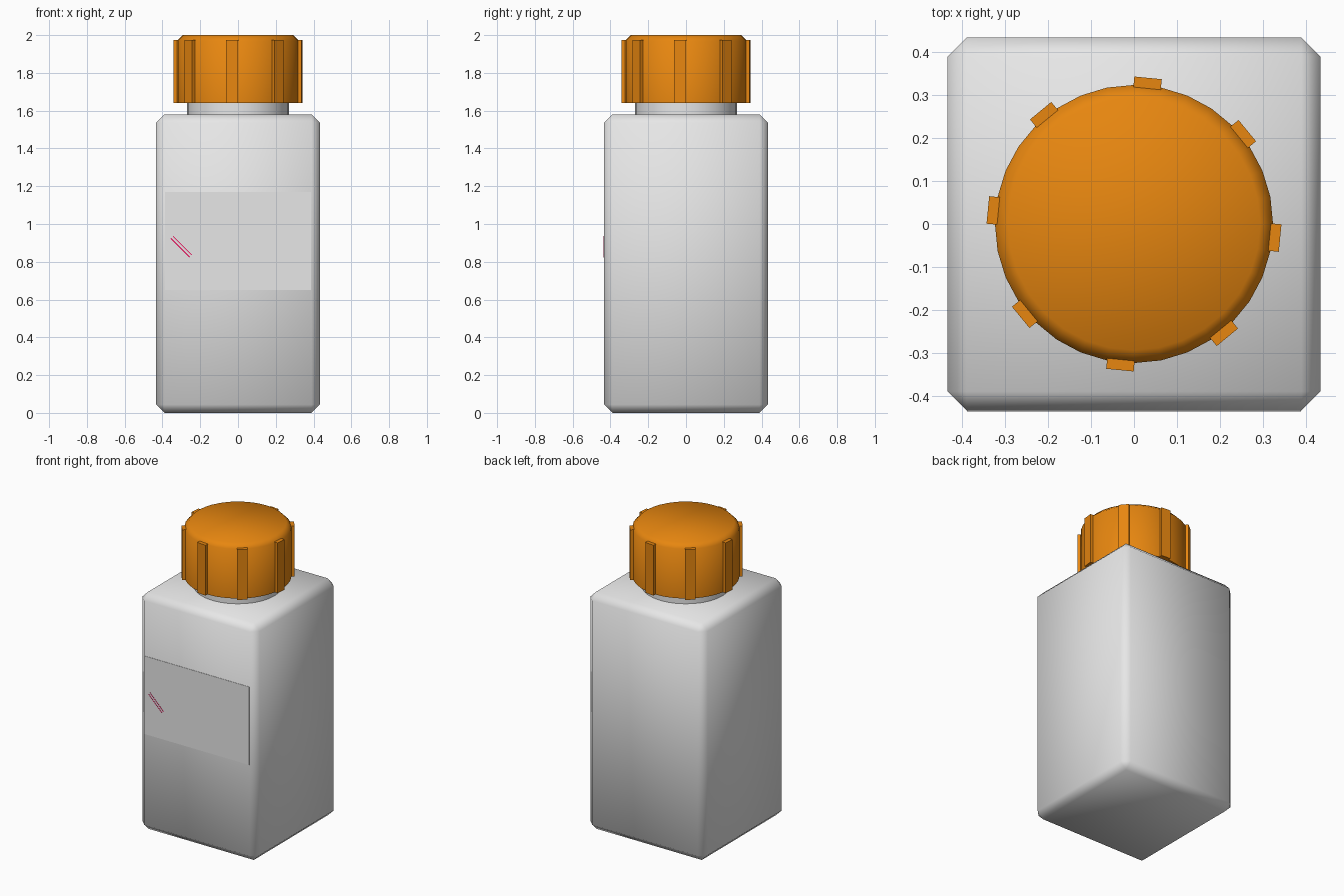
import bpy, bmesh, math
from mathutils import Matrix, Vector

if "Cube" in bpy.data.objects:
    bpy.data.objects.remove(bpy.data.objects["Cube"])


def material(name, rgb):
    m = bpy.data.materials.new(name)
    m.diffuse_color = (*rgb, 1)
    m.use_nodes = True
    m.node_tree.nodes["Principled BSDF"].inputs["Base Color"].default_value = m.diffuse_color
    return m


WHITE = material("white_plastic", (0.8, 0.8, 0.8))
ORANGE = material("orange_plastic", (0.8, 0.24, 0.005))
PAPER = material("label_paper", (0.8, 0.8, 0.8))
RED = material("red_ink", (0.8, 0.0, 0.08))


def finish(name, bm, mat, angle=None):
    bmesh.ops.recalc_face_normals(bm, faces=bm.faces)
    mesh = bpy.data.meshes.new(name)
    bm.to_mesh(mesh)
    bm.free()
    mesh.materials.append(mat)
    ob = bpy.data.objects.new(name, mesh)
    bpy.context.collection.objects.link(ob)
    if angle is not None:
        bpy.context.view_layer.objects.active = ob
        ob.select_set(True)
        bpy.ops.object.shade_smooth_by_angle(angle=math.radians(angle))
        ob.select_set(False)
    return ob


def add_box(bm, centre, size, rot=Matrix()):
    m = rot @ Matrix.Translation(centre) @ Matrix.Diagonal((*size, 1))
    return bmesh.ops.create_cube(bm, size=1, matrix=m)["verts"]


def lathe(bm, profile, steps):
    # Closed solid of revolution from (radius, height) points
    rings = [[bm.verts.new((r * math.cos(math.tau * i / steps),
                            r * math.sin(math.tau * i / steps), z))
              for i in range(steps)] for r, z in profile]
    for a, b in zip(rings, rings[1:]):
        for i in range(steps):
            j = (i + 1) % steps
            bm.faces.new((a[i], a[j], b[j], b[i]))
    bm.faces.new(rings[0])
    bm.faces.new(rings[-1])


# Square bottle body with chamfered, smooth-shaded edges
bm = bmesh.new()
add_box(bm, (0, 0, 0.79), (0.866, 0.866, 1.58))
bmesh.ops.bevel(bm, geom=bm.edges[:], offset=0.044, segments=1, affect='EDGES')
finish("bottle_body", bm, WHITE, 80)

# Neck
bm = bmesh.new()
lathe(bm, [(0.27, 1.57), (0.27, 1.66)], 32)
finish("bottle_neck", bm, WHITE, 40)

# Screw cap with a chamfered rim
bm = bmesh.new()
lathe(bm, [(0.323, 1.64), (0.323, 1.97), (0.293, 2.0)], 32)
finish("screw_cap", bm, ORANGE, 60)

# Eight grip ribs around the cap
bm = bmesh.new()
for k in range(8):
    turn = Matrix.Rotation(math.radians(45 * k - 5.5), 4, 'Z')
    add_box(bm, (0.32, 0, 1.8075), (0.042, 0.064, 0.335), turn)
finish("cap_ribs", bm, ORANGE)

# Front label plate
bm = bmesh.new()
add_box(bm, (0, -0.433, 0.91), (0.775, 0.004, 0.52))
finish("front_label", bm, PAPER)

# Fine diagonal double line printed on the label
bm = bmesh.new()
for side in (-1, 1):
    turn = Matrix.Translation((-0.30, -0.435, 0.88)) @ Matrix.Rotation(math.radians(45), 4, 'Y')
    add_box(bm, (0, 0, side * 0.008), (0.14, 0.002, 0.004), turn)
finish("label_mark", bm, RED)
